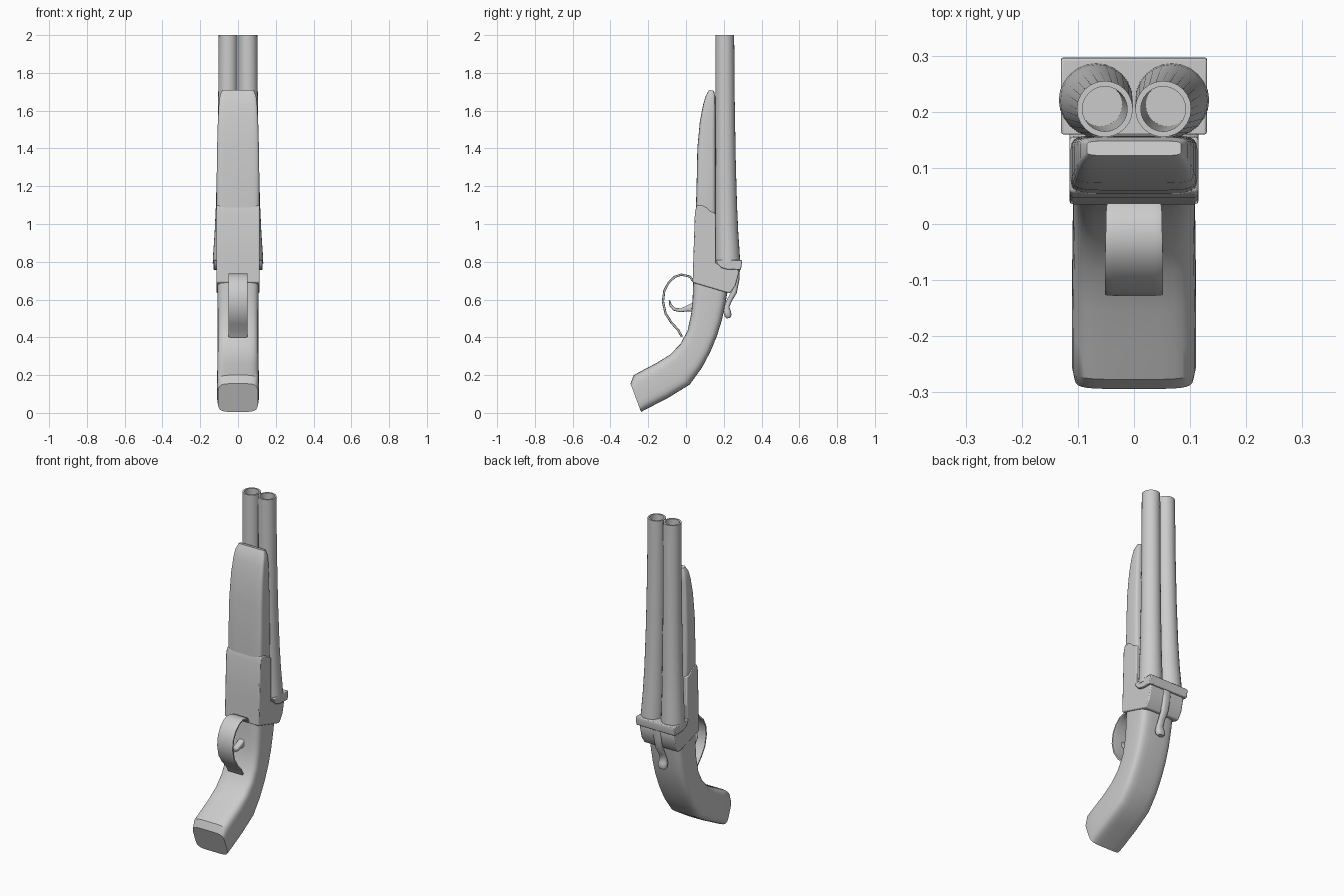
import bpy, bmesh
from math import sin, cos, pi, radians
from mathutils import Vector


def make(name, verts, faces, angle=35):
    bm = bmesh.new()
    vs = [bm.verts.new(v) for v in verts]
    for f in faces:
        bm.faces.new([vs[i] for i in f])
    bmesh.ops.recalc_face_normals(bm, faces=bm.faces)
    me = bpy.data.meshes.new(name)
    bm.to_mesh(me)
    bm.free()
    ob = bpy.data.objects.new(name, me)
    bpy.context.collection.objects.link(ob)
    bpy.ops.object.select_all(action='DESELECT')
    ob.select_set(True)
    bpy.context.view_layer.objects.active = ob
    bpy.ops.object.shade_smooth_by_angle(angle=radians(angle))
    return ob


def loft(name, rings, angle=35):
    n = len(rings[0])
    verts = [p for r in rings for p in r]
    faces = [(k*n + i, k*n + (i+1) % n, (k+1)*n + (i+1) % n, (k+1)*n + i)
             for k in range(len(rings) - 1) for i in range(n)]
    faces.append(list(range(n)))
    faces.append(list(range(len(verts) - n, len(verts))))
    return make(name, verts, faces, angle)


def section(fy, fz, by, bz, w, power, n):
    # superellipse between a front and a back point, half width w
    c = Vector(((fy + by)/2, (fz + bz)/2))
    u = Vector((by - fy, bz - fz))/2
    ring = []
    for i in range(n):
        a = 2*pi*(i + .5)/n
        sx, sy = [abs(t)**(2/power)*(1 if t > 0 else -1) for t in (cos(a), sin(a))]
        ring.append((w*sx, c.x + u.x*sy, c.y + u.y*sy))
    return ring


def body(name, rows, power=4, n=24, angle=35):
    return loft(name, [section(*r, power, n) for r in rows], angle)


def sweep(name, path, power=4, n=12):
    # path rows: y, z, half thickness, half width
    rows = []
    for i, (y, z, t, w) in enumerate(path):
        a, b = path[max(i-1, 0)], path[min(i+1, len(path)-1)]
        d = Vector((b[0] - a[0], b[1] - a[1])).normalized()
        rows.append((y - d.y*t, z + d.x*t, y + d.y*t, z - d.x*t, w))
    return body(name, rows, power, n, 50)


def prism(name, profile, w, bevel):
    n = len(profile)
    verts = [(s*w, y, z) for s in (-1, 1) for y, z in profile]
    faces = [list(range(n)), list(range(n, 2*n))]
    faces += [(i, (i+1) % n, n + (i+1) % n, n + i) for i in range(n)]
    ob = make(name, verts, faces)
    m = ob.modifiers.new("bevel", 'BEVEL')
    m.width, m.segments, m.limit_method = bevel, 2, 'ANGLE'
    return ob


# Pair of tapering barrels, hollow from the muzzle
rings = []
for z, r, wall in ((.79, .066, 0), (.85, .0645, 0), (.95, .061, 0), (1.1, .0575, 0),
                   (1.35, .054, 0), (1.65, .0515, 0), (2, .05, 0),
                   (2, .05, .010), (1.1, .0575, .019)):
    rings.append([(r + .002 + (r-wall)*cos(2*pi*i/24), .155 + r + (r-wall)*sin(2*pi*i/24), z)
                  for i in range(24)])
barrels = loft("barrels", rings)
barrels.modifiers.new("mirror", 'MIRROR')

# Wooden fore-end under the barrels
body("fore_end", [
    (.055, 1.04, .158, 1.04, .108), (.053, 1.10, .158, 1.10, .113),
    (.057, 1.25, .158, 1.25, .113), (.060, 1.40, .158, 1.40, .111),
    (.073, 1.54, .157, 1.54, .107), (.090, 1.63, .156, 1.63, .102),
    (.105, 1.68, .155, 1.675, .096), (.122, 1.71, .148, 1.705, .084)],
    power=7, n=28)

# Receiver block
prism("receiver", [
    (.035, .69), (.040, .85), (.047, 1.06), (.056, 1.098), (.085, 1.10), (.108, 1.088),
    (.128, 1.066), (.155, 1.058), (.157, .79), (.275, .77), (.280, .745), (.263, .675),
    (.235, .635), (.215, .637)], .115, .006)

# Breech plate behind the barrels
prism("breech_plate", [
    (.158, .81), (.295, .81), (.297, .795), (.290, .757), (.215, .760), (.187, .768),
    (.170, .785)], .130, .004)

# Curved pistol grip
body("grip", [
    (.038, .70, .222, .65, .109), (.035, .61, .208, .575, .109),
    (.028, .53, .190, .49, .108), (.008, .435, .165, .41, .108),
    (-.030, .365, .130, .325, .108), (-.085, .308, .085, .24, .109),
    (-.155, .265, .020, .15, .110), (-.225, .228, -.09, .082, .111),
    (-.277, .200, -.200, .025, .111), (-.294, .155, -.238, .005, .106)],
    power=5, n=28)

# Trigger guard strap
sweep("trigger_guard", [
    (.040, .695, .006, .048), (.020, .722, .006, .050), (-.025, .732, .006, .051),
    (-.060, .720, .006, .052), (-.092, .690, .006, .052), (-.115, .645, .006, .052),
    (-.122, .590, .006, .052), (-.108, .525, .006, .052), (-.075, .475, .006, .052),
    (-.042, .440, .006, .052), (-.022, .403, .006, .050)], power=8)

# Trigger
sweep("trigger", [
    (-.088, .597, .004, .014), (-.082, .570, .007, .017), (-.062, .549, .009, .019),
    (-.030, .543, .010, .019), (.005, .552, .015, .019), (.045, .560, .026, .019)])

# Opening lever with rounded thumb end
sweep("top_lever", [
    (.272, .765, .014, .028), (.268, .70, .014, .025), (.256, .640, .014, .022),
    (.232, .600, .014, .019), (.216, .565, .014, .020), (.217, .538, .020, .027),
    (.223, .515, .019, .028), (.226, .502, .010, .018)], power=2.5, n=16)
